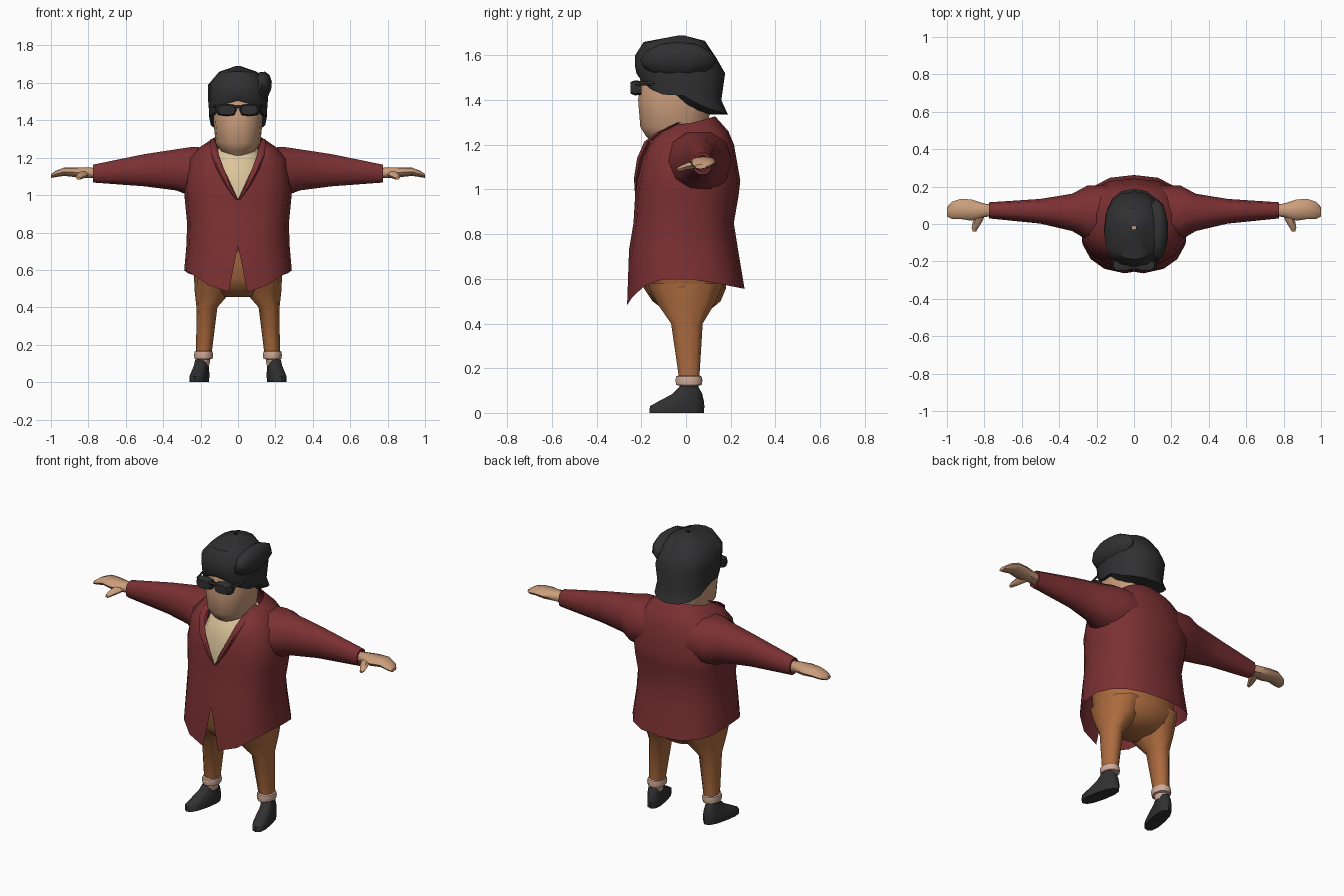
import bpy, bmesh
from math import sin, cos, asin, pi, radians
from mathutils import Vector, Matrix


def material(name, rgb):
    m = bpy.data.materials.new(name)
    m.diffuse_color = (*rgb, 1)
    return m


RED = material("red_cloth", (0.20, 0.03, 0.033))
TAN = material("tan_cloth", (0.42, 0.15, 0.05))
SKIN = material("skin", (0.60, 0.34, 0.20))
SOCK = material("pale_sock", (0.62, 0.40, 0.31))
CREAM = material("cream_cloth", (0.72, 0.56, 0.33))
BLACK = material("black", (0.03, 0.03, 0.032))


def spow(v, p):
    return (1 if v >= 0 else -1) * abs(v) ** p


def finish(name, bm, mat, mirror=False, angle=50):
    bmesh.ops.remove_doubles(bm, verts=bm.verts, dist=0.0005)
    bmesh.ops.recalc_face_normals(bm, faces=bm.faces)
    me = bpy.data.meshes.new(name)
    bm.to_mesh(me)
    bm.free()
    me.materials.append(mat)
    ob = bpy.data.objects.new(name, me)
    bpy.context.collection.objects.link(ob)
    if mirror:
        ob.modifiers.new("mirror", "MIRROR").merge_threshold = 0.002
    bpy.ops.object.select_all(action='DESELECT')
    ob.select_set(True)
    bpy.context.view_layer.objects.active = ob
    bpy.ops.object.shade_smooth_by_angle(angle=radians(angle))
    return ob


def ring(c, ru, rv, axis='z', n=12, p=1.0):
    """Superellipse of points around c; ru, rv are the radii across the axis."""
    pts = []
    for i in range(n):
        a = 2 * pi * i / n
        u, v = ru * spow(cos(a), p), rv * spow(sin(a), p)
        pts.append(Vector(c) + Vector({'x': (0, u, v), 'y': (u, 0, v), 'z': (u, v, 0)}[axis]))
    return pts


def loft(name, rings, mat, mirror=False, cap=True, angle=50):
    bm = bmesh.new()
    rows = [[bm.verts.new(q) for q in r] for r in rings]
    n = len(rows[0])
    for a, b in zip(rows, rows[1:]):
        for i in range(n):
            j = (i + 1) % n
            bm.faces.new((a[i], a[j], b[j], b[i]))
    if cap:
        bm.faces.new(rows[0])
        bm.faces.new(rows[-1])
    return finish(name, bm, mat, mirror, angle)


def zrings(data, n=12, p=1.0, x=0):
    """Level rings from (z, half width, front y, back y)."""
    return [ring((x, (f + b) / 2, z), w, (b - f) / 2, 'z', n, p) for z, w, f, b in data]


def shell(name, data, mat, cols=9, p=0.8, back_pow=1.0, angle=50):
    """Mirrored open shell; row = (front z, side z, back z, half width, front y, back y, front gap)."""
    bm = bmesh.new()
    rows = []
    for zf, zs, zb, w, f, b, gap in data:
        a0 = asin((gap / w) ** (1 / p))
        row = []
        for i in range(cols):
            a = a0 + (pi - a0) * i / (cols - 1)
            c = cos(a)
            x = 0 if i == cols - 1 else w * abs(sin(a)) ** p
            y = (f + b) / 2 - (b - f) / 2 * spow(c, p)
            z = zs + ((zf - zs) * c ** 3 if c > 0 else (zb - zs) * abs(c) ** back_pow)
            row.append(bm.verts.new((x, y, z)))
        rows.append(row)
    for a, b in zip(rows, rows[1:]):
        for i in range(cols - 1):
            bm.faces.new((a[i], a[i + 1], b[i + 1], b[i]))
    return finish(name, bm, mat, True, angle)


# Jacket body, open at the hem slit and at the neck
shell("jacket", [
    (0.48, 0.60, 0.555, 0.288, -0.265, 0.262, 0.05),
    (0.73, 0.73, 0.73, 0.276, -0.255, 0.233, 0),
    (0.85, 0.85, 0.85, 0.272, -0.235, 0.214, 0),
    (0.97, 0.97, 0.97, 0.284, -0.228, 0.235, 0),
    (1.04, 1.04, 1.04, 0.29, -0.222, 0.243, 0.035),
    (1.13, 1.20, 1.20, 0.26, -0.205, 0.215, 0.085),
    (1.17, 1.26, 1.26, 0.20, -0.190, 0.190, 0.11),
    (1.05, 1.29, 1.328, 0.14, -0.165, 0.130, 0.115)], RED)

# Raised lapels running along the neck opening
lapel = [(0.006, -0.224, 0.975), (0.05, -0.222, 1.05), (0.095, -0.205, 1.14),
         (0.122, -0.172, 1.215), (0.128, -0.12, 1.255), (0.138, -0.03, 1.30)]
loft("lapel", [ring(c, r, r * 0.8, 'z', 6) for c, r in
               zip(lapel, (0.006, 0.016, 0.02, 0.02, 0.018, 0.01))], RED, True)

# Sleeves
loft("sleeve", [ring((x, y, z), ry, rz, 'x', 10, 0.9) for x, y, z, ry, rz in (
    (0.14, 0.05, 1.125, 0.16, 0.135), (0.25, 0.06, 1.125, 0.145, 0.138),
    (0.33, 0.062, 1.135, 0.10, 0.115), (0.50, 0.068, 1.133, 0.066, 0.09),
    (0.775, 0.073, 1.115, 0.043, 0.05), (0.775, 0.073, 1.115, 0.034, 0.038),
    (0.75, 0.073, 1.115, 0.03, 0.03))], RED, True)

# Hands and thumbs
loft("hand", [ring((x, y, z), ry, rz, 'x', 8, 0.85) for x, y, z, ry, rz in (
    (0.75, 0.073, 1.117, 0.03, 0.026), (0.80, 0.073, 1.12, 0.036, 0.029),
    (0.87, 0.075, 1.122, 0.057, 0.026), (0.93, 0.08, 1.125, 0.053, 0.022),
    (0.975, 0.073, 1.113, 0.045, 0.017), (1.0, 0.065, 1.102, 0.025, 0.01))], SKIN, True)
loft("thumb", [ring(c, r, h, 'y', 6) for c, r, h in (
    ((0.82, 0.06, 1.115), 0.03, 0.02), ((0.838, 0.01, 1.105), 0.025, 0.018),
    ((0.85, -0.02, 1.096), 0.018, 0.014), ((0.853, -0.04, 1.09), 0.009, 0.008))], SKIN, True)

# Shirt front behind the neck opening
loft("shirt", zrings([(0.85, 0.17, -0.205, 0.12), (1.03, 0.18, -0.205, 0.14),
                      (1.13, 0.16, -0.185, 0.14), (1.20, 0.135, -0.16, 0.13),
                      (1.25, 0.11, -0.12, 0.11)], 14, 0.8), CREAM)

# Trousers
loft("hips", zrings([(0.70, 0.238, -0.20, 0.18), (0.56, 0.235, -0.19, 0.18),
                     (0.50, 0.19, -0.15, 0.155), (0.455, 0.09, -0.09, 0.10)], 16, 0.85), TAN)
loft("trouser_leg", [ring((x, y, z), rx, ry, 'z', 10, 0.9) for x, y, z, rx, ry in (
    (0.122, -0.003, 0.58, 0.114, 0.18), (0.132, 0.0, 0.49, 0.10, 0.135),
    (0.166, 0.004, 0.40, 0.056, 0.074), (0.182, 0.014, 0.16, 0.042, 0.048))], TAN, True)

# Rolled cuffs and ankles
loft("ankle_cuff", [ring((0.184, 0.013, z), r, r * 1.25, 'z', 10) for z, r in (
    (0.09, 0.03), (0.122, 0.036), (0.125, 0.048), (0.145, 0.051),
    (0.163, 0.048), (0.168, 0.038))], SOCK, True)

# Shoes, toes turned slightly outwards
shoe = zrings([(0.0, 0.042, -0.168, 0.082), (0.03, 0.044, -0.165, 0.084),
               (0.052, 0.042, -0.125, 0.082), (0.085, 0.037, -0.062, 0.074),
               (0.12, 0.033, -0.026, 0.055)], 12, 0.8)
turn = Matrix.Translation((0.198, 0, 0)) @ Matrix.Rotation(radians(12), 4, 'Z')
loft("shoe", [[turn @ q for q in r] for r in shoe], BLACK, True)

# Head and neck
loft("head", zrings([(1.12, 0.07, -0.10, 0.09), (1.205, 0.055, -0.14, 0.09),
                     (1.235, 0.095, -0.18, 0.09), (1.28, 0.12, -0.208, 0.10),
                     (1.40, 0.132, -0.218, 0.12), (1.50, 0.132, -0.208, 0.13),
                     (1.59, 0.11, -0.18, 0.11)], 14, 0.88), SKIN)

# Hair, longer at the back, with a swept tuft on one side
shell("hair", [
    (1.69, 1.69, 1.69, 0.012, -0.03, -0.01, 0),
    (1.66, 1.655, 1.665, 0.105, -0.19, 0.085, 0),
    (1.60, 1.59, 1.59, 0.16, -0.228, 0.135, 0),
    (1.55, 1.51, 1.52, 0.16, -0.228, 0.175, 0),
    (1.52, 1.45, 1.40, 0.155, -0.222, 0.158, 0),
    (1.505, 1.42, 1.335, 0.155, -0.212, 0.188, 0),
    (1.51, 1.425, 1.335, 0.12, -0.185, 0.07, 0)], BLACK, 9, 0.85, 0.6, 40)
tuft = bmesh.new()
bmesh.ops.create_uvsphere(tuft, u_segments=10, v_segments=6, radius=1,
                          matrix=Matrix.Translation((0.122, -0.035, 1.578))
                          @ Matrix.Rotation(radians(15), 4, 'Y')
                          @ Matrix.Diagonal((0.06, 0.17, 0.085, 1)))
finish("hair_tuft", tuft, BLACK)

# Sunglasses
loft("lens", [ring((x, y, 1.455), w, h, 'y', 8, 0.65) for x, y, w, h in (
    (0.064, -0.20, 0.057, 0.03), (0.064, -0.228, 0.056, 0.034),
    (0.060, -0.248, 0.046, 0.026))], BLACK, True)
loft("bridge", [ring((x, -0.235, 1.472), 0.012, 0.01, 'x', 6) for x in (-0.03, 0.03)], BLACK)
loft("temple_arm", [ring(c, 0.006, 0.009, 'y', 4) for c in (
    (0.115, -0.225, 1.472), (0.128, -0.16, 1.475), (0.136, -0.05, 1.478))], BLACK, True)
